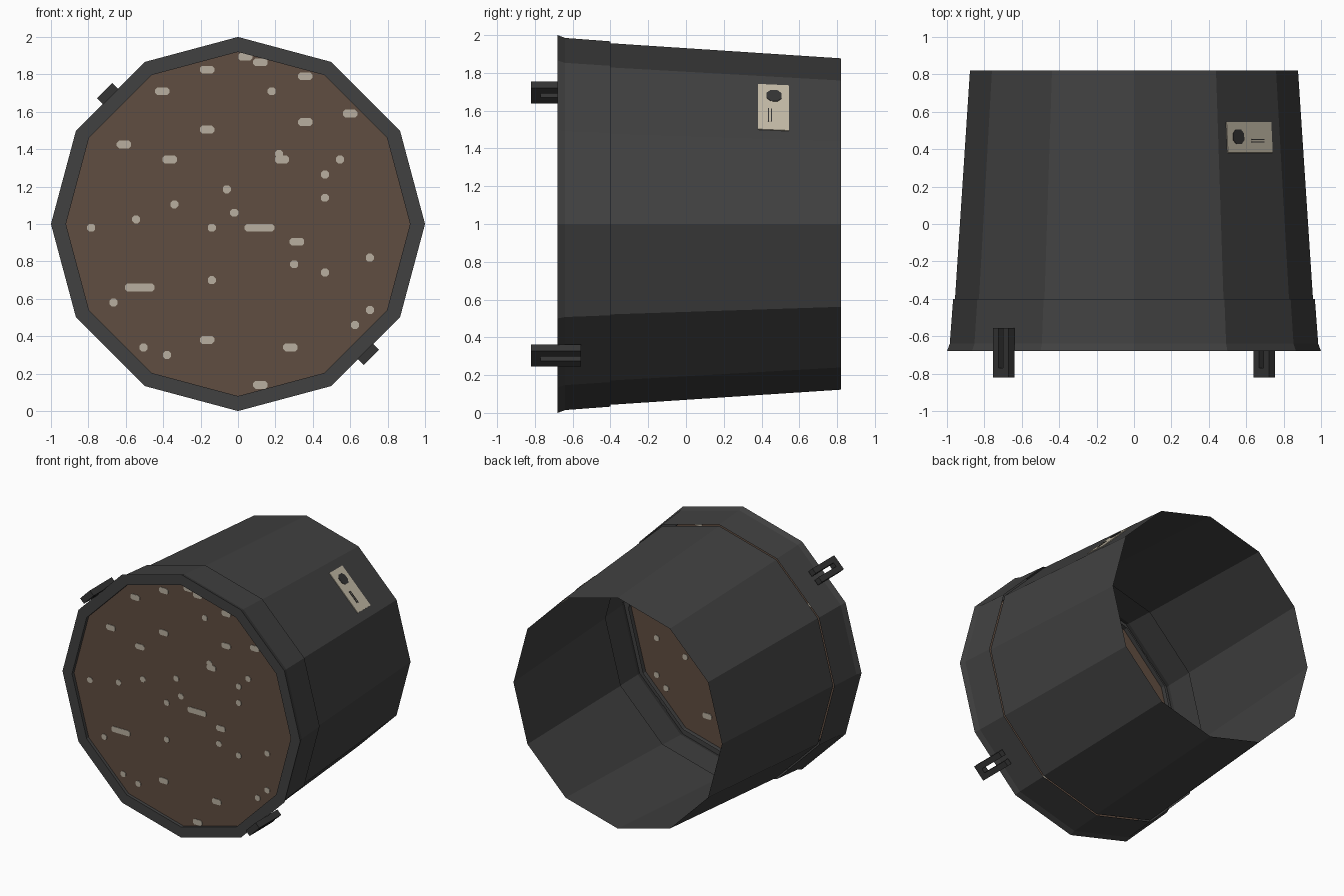
import bpy, bmesh, math
from mathutils import Vector

if "Cube" in bpy.data.objects:
    bpy.data.objects.remove(bpy.data.objects["Cube"])

SIDES = 12
CENTRE = Vector((0, 0, 1))
Y = Vector((0, 1, 0))


def material(name, rgb):
    m = bpy.data.materials.new(name)
    m.diffuse_color = (*rgb, 1)
    m.use_nodes = True
    m.node_tree.nodes["Principled BSDF"].inputs["Base Color"].default_value = m.diffuse_color
    return m


POT = material("dark grey plastic", (0.052, 0.052, 0.052))
CLIP = material("black plastic", (0.035, 0.035, 0.035))
SOIL = material("brown soil", (0.118, 0.075, 0.053))
PEBBLE = material("pale pebble", (0.48, 0.43, 0.35))
PAPER = material("cream paper", (0.56, 0.50, 0.39))


def finish(name, bm, mat):
    bmesh.ops.recalc_face_normals(bm, faces=bm.faces)
    me = bpy.data.meshes.new(name)
    bm.to_mesh(me)
    bm.free()
    me.materials.append(mat)
    ob = bpy.data.objects.new(name, me)
    bpy.context.collection.objects.link(ob)
    return ob


def lathe(name, profile, mat):
    """Open twelve-sided shell about the y axis from (radius, y) points."""
    bm = bmesh.new()
    rings = []
    for r, y in profile:
        rings.append([bm.verts.new(CENTRE + Vector((
            r * math.cos(math.tau * i / SIDES), y,
            r * math.sin(math.tau * i / SIDES)))) for i in range(SIDES)])
    for a, b in zip(rings, rings[1:]):
        for i in range(SIDES):
            j = (i + 1) % SIDES
            bm.faces.new((a[i], a[j], b[j], b[i]))
    return finish(name, bm, mat)


def add_prism(bm, outline, origin, u, v, n, low, high):
    """Flat outline in the u, v plane, extruded along n from low to high."""
    a = [bm.verts.new(origin + u * p + v * q + n * low) for p, q in outline]
    b = [bm.verts.new(origin + u * p + v * q + n * high) for p, q in outline]
    bm.faces.new(a)
    bm.faces.new(b[::-1])
    k = len(a)
    for i in range(k):
        bm.faces.new((a[i], b[i], b[(i + 1) % k], a[(i + 1) % k]))


def chamfered(x, z, w, h, c):
    w, h = w / 2, h / 2
    pts = [(w, c - h), (w, h - c), (w - c, h), (c - w, h),
           (-w, h - c), (-w, c - h), (c - w, -h), (w - c, -h)]
    return [(x + p, z + q) for p, q in pts]


def box(x, y, w, h):
    return [(x - w / 2, y - h / 2), (x + w / 2, y - h / 2),
            (x + w / 2, y + h / 2), (x - w / 2, y + h / 2)]


def facet_dirs(deg):
    a = math.radians(deg)
    return (Vector((math.cos(a), 0, math.sin(a))),
            Vector((-math.sin(a), 0, math.cos(a))))


# Tapered body, open at the back, and the rim band with its inner lip
lathe("pot_body", [(0.957, -0.40), (0.877, 0.82)], POT)
lathe("pot_rim", [(0.967, -0.40), (0.985, -0.64), (1.0, -0.68),
                  (0.92, -0.68), (0.92, -0.62)], POT)

# Soil disc just inside the rim
SOIL_Y = -0.655
bm = bmesh.new()
bm.faces.new([bm.verts.new(CENTRE + Vector((
    0.92 * math.cos(math.tau * i / SIDES), SOIL_Y,
    0.92 * math.sin(math.tau * i / SIDES)))) for i in range(SIDES)])
finish("soil", bm, SOIL)

# Pebbles, grouped by width, showing on both sides of the soil
pebbles = {
    0.043: [(.18, 1.71), (.545, 1.345), (.465, 1.265), (-.06, 1.185),
            (.465, 1.14), (-.34, 1.105), (-.02, 1.06), (-.545, 1.025),
            (-.785, .98), (-.14, .98), (.3, .785), (.705, .82), (.465, .74),
            (-.14, .70), (-.665, .58), (.705, .54), (.625, .46),
            (-.505, .34), (-.38, .30), (.22, 1.375)],
    0.077: [(.04, 1.895), (.12, 1.865), (-.165, 1.825), (.36, 1.79),
            (-.405, 1.71), (.6, 1.59), (.36, 1.545), (-.165, 1.505),
            (-.61, 1.425), (.235, 1.345), (-.365, 1.345), (.315, .905),
            (-.165, .38), (.28, .34), (.12, .14)],
    0.158: [(.115, .98), (-.525, .66)],
}
bm = bmesh.new()
for width, spots in pebbles.items():
    for x, z in spots:
        add_prism(bm, chamfered(x, z, width, 0.042, 0.012),
                  Vector((0, SOIL_Y, 0)), Vector((1, 0, 0)),
                  Vector((0, 0, 1)), Y, -0.004, 0.004)
finish("pebbles", bm, PEBBLE)

# Two slotted clips on opposite facets of the rim
U_SHAPE = [(-.058, -.82), (.058, -.82), (.058, -.557), (.016, -.557),
           (.016, -.77), (-.016, -.77), (-.016, -.557), (-.058, -.557)]
for name, deg in (("upper_clip", 135), ("lower_clip", -45)):
    radial, tangent = facet_dirs(deg)
    bm = bmesh.new()
    add_prism(bm, U_SHAPE, CENTRE, tangent, Y, radial, 0.962, 1.008)
    finish(name, bm, CLIP)

# Paper label lying on the sloping facet at 45 degrees
radial, tangent = facet_dirs(45)
apothem = math.cos(math.pi / SIDES)
slope = 0.08 / 1.22 * apothem
label_y = 0.463
r = (0.957 - 0.08 * (label_y + 0.40) / 1.22) * apothem
origin = CENTRE + radial * r + Y * label_y
along = (Y - radial * slope).normalized()
normal = (radial + Y * slope).normalized()

bm = bmesh.new()
add_prism(bm, box(0, 0, 0.338, 0.165), origin, tangent, along, normal, 0, 0.005)
finish("label", bm, PAPER)

# Dark blob and two thin stripes on the label
bm = bmesh.new()
for outline in (chamfered(0.085, 0.003, 0.082, 0.08, 0.022),
                box(-0.06, -0.026, 0.095, 0.005),
                box(-0.06, -0.012, 0.095, 0.005)):
    add_prism(bm, outline, origin, tangent, along, normal, 0.004, 0.008)
finish("label_marks", bm, CLIP)
